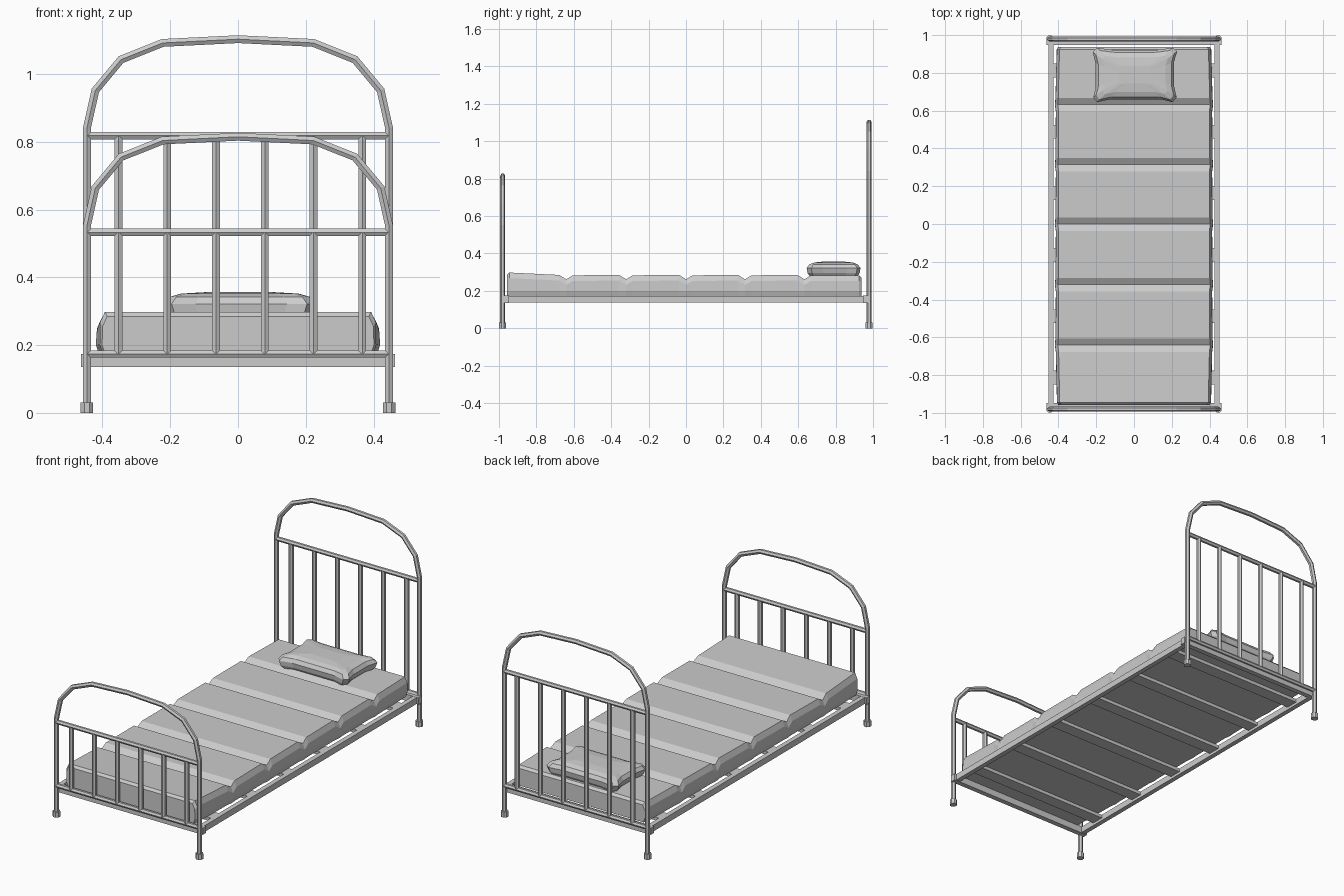
import bpy, bmesh, math
from mathutils import Vector

if "Cube" in bpy.data.objects:
    bpy.data.objects.remove(bpy.data.objects["Cube"])


def finish(name, bm):
    bmesh.ops.recalc_face_normals(bm, faces=bm.faces)
    me = bpy.data.meshes.new(name)
    bm.to_mesh(me)
    bm.free()
    ob = bpy.data.objects.new(name, me)
    bpy.context.collection.objects.link(ob)
    return ob


def loft(name, rings):
    """Skin a list of closed rings and cap both ends."""
    bm = bmesh.new()
    vs = [[bm.verts.new(p) for p in ring] for ring in rings]
    n = len(vs[0])
    for a, b in zip(vs, vs[1:]):
        for i in range(n):
            j = (i + 1) % n
            bm.faces.new((a[i], a[j], b[j], b[i]))
    bm.faces.new(vs[0])
    bm.faces.new(vs[-1])
    return finish(name, bm)


def tube(name, path, y, r=0.0133, sides=6):
    """Mitred tube along (x, z) points in the plane at y."""
    pts = [Vector(p) for p in path]
    rings = []
    for i, p in enumerate(pts):
        d0 = (p - pts[max(i - 1, 0)]) if i else (pts[1] - p)
        d1 = (pts[i + 1] - p) if i < len(pts) - 1 else d0
        d0, d1 = d0.normalized(), d1.normalized()
        t = (d0 + d1).normalized()
        n = Vector((-t.y, t.x)) / t.dot(d0)
        ring = []
        for k in range(sides):
            a = 2 * math.pi * (k + 0.5) / sides
            q = p + n * r * math.cos(a)
            ring.append((q.x, y + r * math.sin(a), q.y))
        rings.append(ring)
    return loft(name, rings)


def box(name, lo, hi):
    bm = bmesh.new()
    bmesh.ops.create_cube(bm, size=1)
    for v in bm.verts:
        v.co = [(l + h) / 2 + c * (h - l) for l, h, c in zip(lo, hi, v.co)]
    return finish(name, bm)


# Headboard and footboard: arched tube, rails, spindles, feet
arch = [(0.446, 0.84), (0.421, 0.952), (0.345, 1.043), (0.222, 1.092)]
for part, y, drop, rail_z in (("headboard", 0.979, 0, 0.818),
                              ("footboard", -0.98, 0.288, 0.533)):
    half = [(0.446, 0.005)] + [(x, z - drop) for x, z in arch]
    path = half + [(0, 1.103 - drop)] + [(-x, z) for x, z in reversed(half)]
    tube(part + "_arch", path, y)
    tube(part + "_upper_rail", [(-0.446, rail_z), (0.446, rail_z)], y, 0.0125)
    tube(part + "_lower_rail", [(-0.446, 0.174), (0.446, 0.174)], y, 0.0125)
    for i in range(6):
        x = 0.007 + (i - 2.5) * 0.144
        tube(f"{part}_spindle_{i + 1}", [(x, 0.176), (x, rail_z)], y)
    for s in (-1, 1):
        tube(part + "_foot_cap", [(s * 0.446, 0), (s * 0.446, 0.03)], y, 0.02, 8)

# Bed frame
for s in (-1, 1):
    ys = sorted((s * 0.947, s * 0.976))
    box("frame_end_bar", (-0.464, ys[0], 0.136), (0.464, ys[1], 0.174))
    xs = sorted((s * 0.426, s * 0.453))
    box("frame_side_rail", (xs[0], -0.95, 0.138), (xs[1], 0.95, 0.173))
for i in range(6):
    y = (i - 2.5) * 0.325
    box(f"slat_{i + 1}", (-0.43, y - 0.036, 0.153), (0.43, y + 0.036, 0.172))

# Mattress: cross-sections along y with V grooves
stations = [(-0.957, 0.285, 0.398), (-0.945, 0.298, 0.405)]
for g in (-0.64, -0.32, 0.0, 0.315, 0.633):
    stations += [(g - 0.037, 0.285, 0.411), (g, 0.262, 0.416), (g + 0.035, 0.283, 0.413)]
stations += [(0.925, 0.283, 0.406), (0.938, 0.27, 0.398)]
rings = []
for y, z, w in stations:
    side = [(w - 0.006, 0.173), (w + 0.003, 0.2), (w + 0.002, z - 0.03), (w - 0.012, z)]
    rings.append([(x, y, h) for x, h in side] + [(-x, y, h) for x, h in reversed(side)])
loft("mattress", rings)

# Pillow: pinched outline stacked in inset layers
outline = [(-0.20, -0.145), (-0.13, -0.13), (0.14, -0.13), (0.20, -0.145), (0.222, -0.12),
           (0.208, -0.06), (0.208, 0.07), (0.225, 0.125), (0.20, 0.143), (0.12, 0.132),
           (-0.12, 0.132), (-0.20, 0.143), (-0.222, 0.12), (-0.207, 0.06),
           (-0.207, -0.07), (-0.22, -0.12)]
layers = [(0.90, 0.90, 0.28), (0.96, 0.97, 0.296), (1, 1, 0.322),
          (0.93, 0.9, 0.342), (0.78, 0.7, 0.352), (0.4, 0.35, 0.357)]
loft("pillow", [[(0.004 + x * sx, 0.79 + y * sy, z) for x, y in outline]
                for sx, sy, z in layers])
